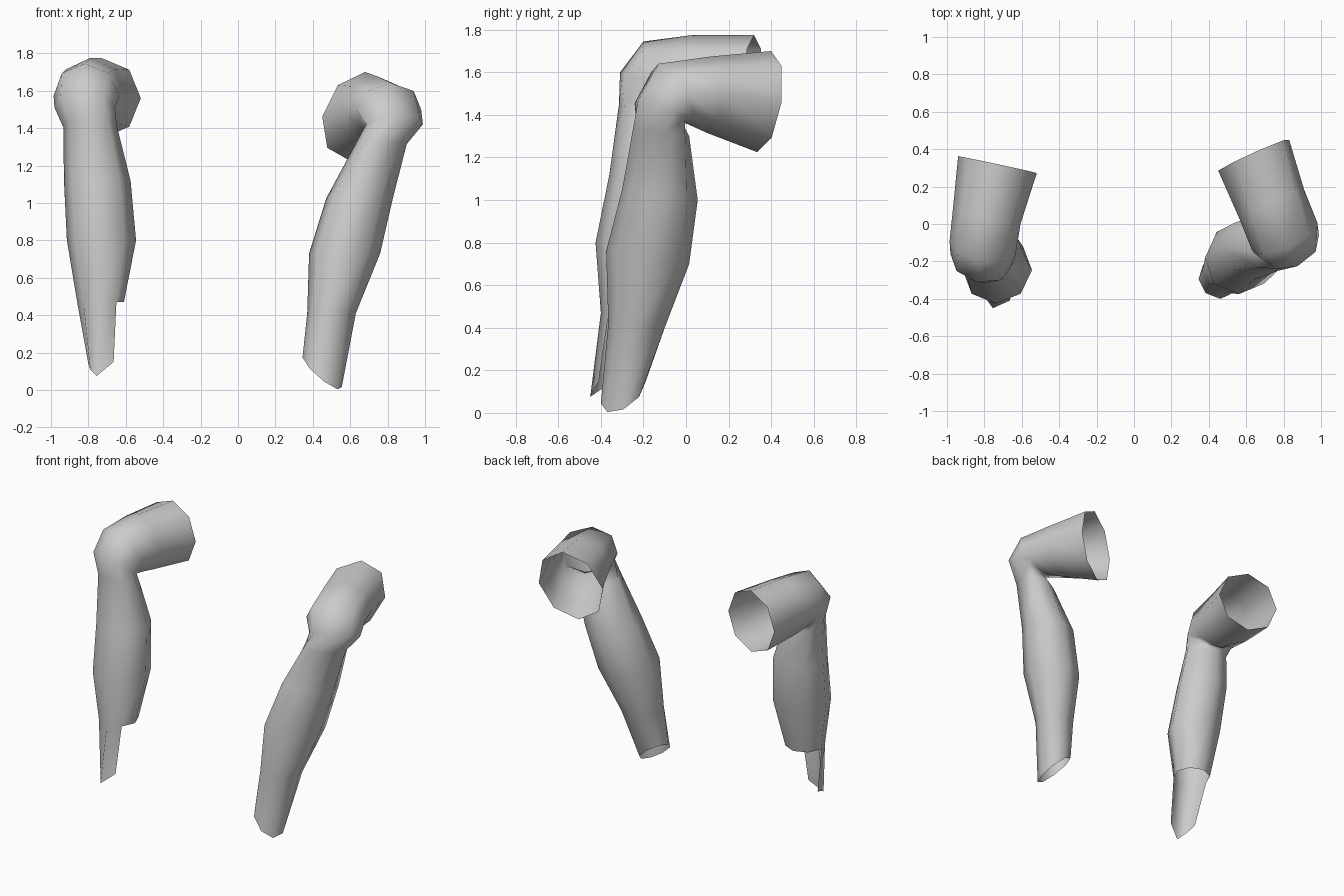
import bpy, bmesh
from math import sin, cos, tau
from mathutils import Vector

if "Cube" in bpy.data.objects:
    bpy.data.objects.remove(bpy.data.objects["Cube"])

SIDES = 8


def ring(bm, front, back, half_width, side):
    """Octagon through a front and a back point, widened along the side axis."""
    f, b = Vector(front), Vector(back)
    mid, depth, wide = (f + b) / 2, (f - b) / 2, Vector(side) * half_width
    return [bm.verts.new(mid + wide * cos(tau * k / SIDES) + depth * sin(tau * k / SIDES))
            for k in range(SIDES)]


def leg(name, sections, knee_side, hem_side=(1, 0, 0), flap=()):
    """Open tube: four thigh/knee rings, then the shin rings down to the hem."""
    bm = bmesh.new()
    knee = Vector(knee_side)
    half = (knee + Vector((1, 0, 0))).normalized()
    rings = []
    for i, (f, b, w) in enumerate(sections):
        side = knee if i < 4 else half if i == 4 else Vector((1, 0, 0))
        if i == len(sections) - 1:
            side = Vector(hem_side)
        rings.append(ring(bm, f, b, w, side))
    for upper, lower in zip(rings, rings[1:]):
        for k in range(SIDES):
            n = (k + 1) % SIDES
            bm.faces.new((upper[k], upper[n], lower[n], lower[k]))
    # hanging strip below the front of the hem
    tips = [bm.verts.new(p) for p in flap]
    for k in range(len(tips) - 1):
        bm.faces.new((rings[-1][k + 1], rings[-1][k + 2], tips[k + 1], tips[k]))
    bmesh.ops.recalc_face_normals(bm, faces=bm.faces)
    for f in bm.faces:
        f.smooth = True
    mesh = bpy.data.meshes.new(name)
    bm.to_mesh(mesh)
    bm.free()
    obj = bpy.data.objects.new(name, mesh)
    bpy.context.collection.objects.link(obj)
    return obj


# Leg at -x, with a broken lower end
leg("bent_leg_with_flap", [
    ((-.73, .32, 1.775), (-.73, .315, 1.345), .215),
    ((-.79, .03, 1.775), (-.785, .05, 1.37), .185),
    ((-.82, -.20, 1.745), (-.80, -.06, 1.40), .18),
    ((-.84, -.31, 1.60), (-.80, -.08, 1.42), .165),
    ((-.80, -.315, 1.45), (-.78, -.07, 1.36), .145),
    ((-.76, -.36, 1.12), (-.745, -.03, 1.12), .178),
    ((-.74, -.425, .80), (-.72, -.07, .80), .185),
    ((-.74, -.40, .47), (-.73, -.15, .47), .125),
], (.978, -.21, 0), flap=[
    (-.665, -.41, .15), (-.755, -.45, .075), (-.79, -.40, .11), (-.80, -.32, .14)])

# Leg at +x, leaning inward, with a slanted hem
leg("bent_leg_slanted_hem", [
    ((.68, .40, 1.70), (.60, .335, 1.225), .207),
    ((.75, .12, 1.675), (.72, .10, 1.315), .19),
    ((.82, -.13, 1.64), (.79, .0, 1.36), .19),
    ((.875, -.225, 1.47), (.80, -.02, 1.37), .165),
    ((.77, -.25, 1.33), (.76, .015, 1.30), .14),
    ((.64, -.30, 1.05), (.66, .055, 1.00), .178),
    ((.56, -.375, .76), (.58, .015, .70), .19),
    ((.49, -.365, .42), (.51, -.10, .40), .13),
    ((.46, -.40, .045), (.44, -.19, .145), .105),
], (.917, .398, 0), hem_side=(1, 0, -.75))
